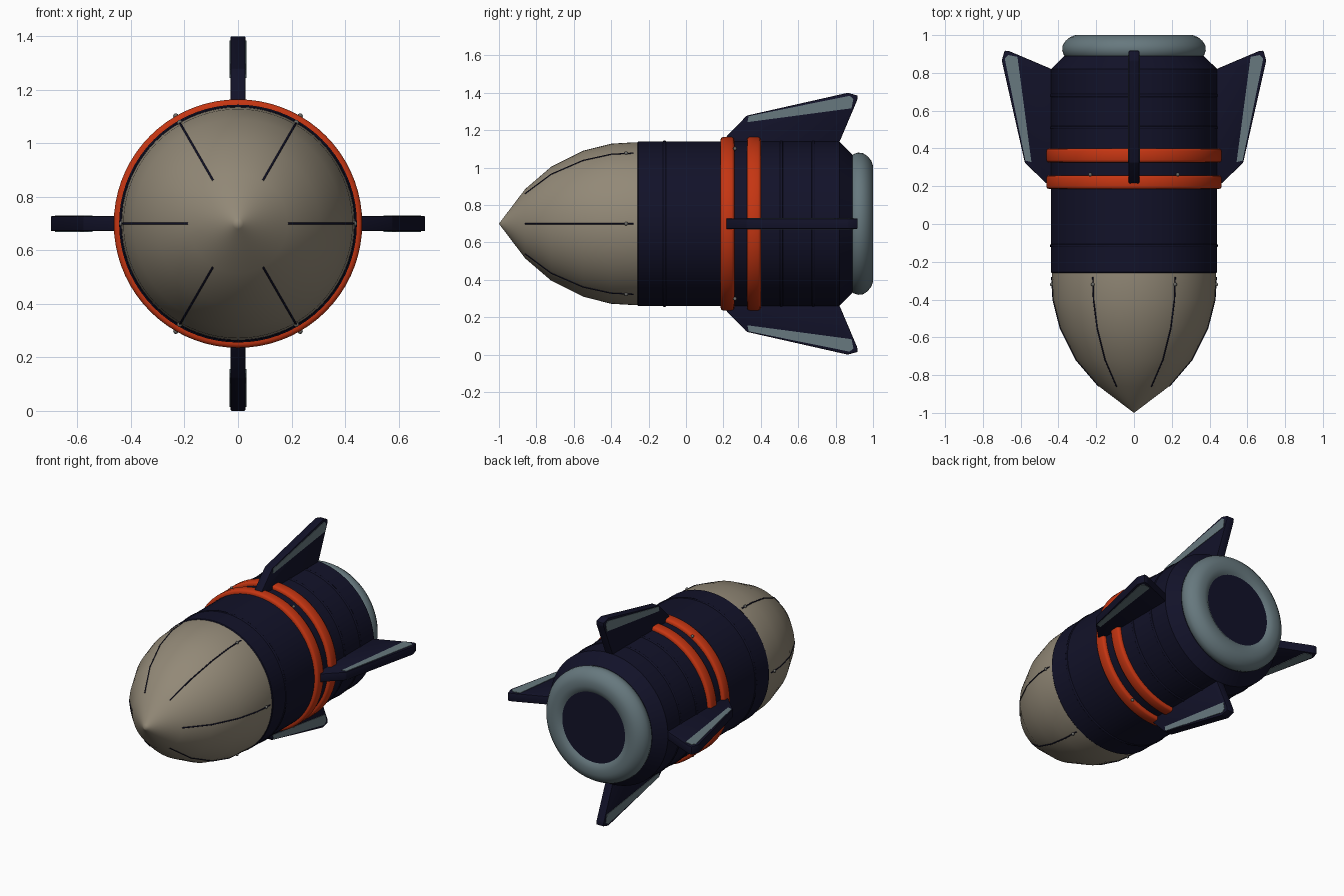
import bpy, bmesh, math
from mathutils import Matrix, Vector

if "Cube" in bpy.data.objects:
    bpy.data.objects.remove(bpy.data.objects["Cube"])

CZ = 0.70      # height of the body axis (runs along y)
SEG = 72


def material(name, rgb):
    m = bpy.data.materials.new(name)
    m.diffuse_color = (*rgb, 1)
    m.use_nodes = True
    m.node_tree.nodes["Principled BSDF"].inputs["Base Color"].default_value = m.diffuse_color
    return m


NAVY = material("navy", (0.006, 0.006, 0.022))
BEIGE = material("warm beige", (0.29, 0.25, 0.185))
ORANGE = material("burnt orange", (0.56, 0.036, 0.006))
GREY = material("blue grey", (0.135, 0.19, 0.21))
STEEL = material("bolt steel", (0.15, 0.15, 0.14))


def finish(name, bm, mat, angle=35):
    bmesh.ops.recalc_face_normals(bm, faces=bm.faces)
    for f in bm.faces:
        f.smooth = True
    me = bpy.data.meshes.new(name)
    bm.to_mesh(me)
    bm.free()
    me.materials.append(mat)
    me.set_sharp_from_angle(angle=math.radians(angle))
    ob = bpy.data.objects.new(name, me)
    bpy.context.collection.objects.link(ob)
    return ob


def point(y, r, a):
    return Vector((r * math.cos(a), y, CZ + r * math.sin(a)))


def lathe(name, profile, mat, closed=False, angle=35):
    """Spin (y, r) points round the body axis; r = 0 makes a pole."""
    bm = bmesh.new()
    rings = []
    for y, r in profile:
        n = 1 if r == 0 else SEG
        rings.append([bm.verts.new(point(y, r, 2 * math.pi * i / SEG)) for i in range(n)])
    pairs = list(zip(rings, rings[1:])) + ([(rings[-1], rings[0])] if closed else [])
    for a, b in pairs:
        for i in range(SEG):
            j = (i + 1) % SEG
            q = [a[i % len(a)], a[j % len(a)], b[j % len(b)], b[i % len(b)]]
            bm.faces.new(list(dict.fromkeys(q)))
    return finish(name, bm, mat, angle)


def band(name, y0, y1, r0, r1, c, mat):
    """Ring with rounded outer corners."""
    prof = [(y0, r0), (y0, r1 - c), (y0 + 0.3 * c, r1 - 0.3 * c), (y0 + c, r1),
            (y1 - c, r1), (y1 - 0.3 * c, r1 - 0.3 * c), (y1, r1 - c), (y1, r0)]
    return lathe(name, prof, mat, True, 50)


# Nose cone
nose = [(-1.0, 0), (-0.985, 0.02), (-0.86, 0.185), (-0.72, 0.305), (-0.55, 0.39),
        (-0.40, 0.428), (-0.28, 0.435)]
lathe("nose_cone", nose + [(-0.25, 0.435), (-0.25, 0)], BEIGE)

# Main body with chamfered tail
lathe("body", [(-0.26, 0), (-0.26, 0.436), (-0.255, 0.44), (0.82, 0.44),
               (0.89, 0.37), (0.90, 0)], NAVY, angle=30)

# Thin raised panel seams round the body
for k, y in enumerate((-0.115, 0.51, 0.68)):
    band(f"body_seam_{k}", y - 0.008, y + 0.008, 0.43, 0.444, 0.004, NAVY)

# Orange bands
band("front_band", 0.185, 0.258, 0.43, 0.464, 0.014, ORANGE)
band("rear_band", 0.325, 0.40, 0.43, 0.464, 0.014, ORANGE)

# Rounded exhaust ring and dark core
lathe("exhaust_ring", [(0.88, 0.23), (0.88, 0.355), (0.895, 0.372), (0.92, 0.38),
                       (0.945, 0.378), (0.97, 0.362), (0.99, 0.338), (1.0, 0.31),
                       (1.0, 0.275), (0.995, 0.25), (0.98, 0.23)], GREY, True, 50)
lathe("exhaust_core", [(0.88, 0), (0.88, 0.235), (0.983, 0.235), (0.983, 0)], NAVY)

# Nose seams and bolts, six round the axis
for k in range(6):
    a = k * math.pi / 3
    cu = bpy.data.curves.new(f"nose_seam_{k}", "CURVE")
    cu.dimensions = "3D"
    cu.bevel_depth = 0.004
    cu.bevel_resolution = 1
    sp = cu.splines.new("POLY")
    sp.points.add(len(nose) - 3)
    for p, (y, r) in zip(sp.points, nose[2:]):
        p.co = (*point(y, r, a), 1)
    cu.materials.append(NAVY)
    bpy.context.collection.objects.link(bpy.data.objects.new(f"nose_seam_{k}", cu))
    for label, y, r in (("nose_bolt", -0.32, 0.435), ("band_bolt", 0.262, 0.464)):
        bm = bmesh.new()
        bmesh.ops.create_uvsphere(bm, u_segments=12, v_segments=8, radius=0.01,
                                  matrix=Matrix.Translation(point(y, r, a)))
        finish(f"{label}_{k}", bm, STEEL, 60)


def slab(name, outline, t0, t1, mat, turn, bevel):
    """Extrude an (r, y) outline from t0 to t1, then turn it round the axis."""
    bm = bmesh.new()
    lo = [bm.verts.new((r, y, t0)) for r, y in outline]
    hi = [bm.verts.new((r, y, t1)) for r, y in outline]
    bm.faces.new(lo)
    bm.faces.new(hi)
    for i in range(len(lo)):
        j = (i + 1) % len(lo)
        bm.faces.new((lo[i], lo[j], hi[j], hi[i]))
    bmesh.ops.recalc_face_normals(bm, faces=bm.faces)
    if bevel:
        bmesh.ops.bevel(bm, geom=list(bm.edges), offset=bevel, segments=2,
                        affect="EDGES", profile=0.5)
    bm.transform(Matrix.Translation((0, 0, CZ)) @ Matrix.Rotation(turn, 4, "Y"))
    return finish(name, bm, mat, 30)


# Four swept fins with pale plates on both faces
fin = [(0.40, 0.215), (0.465, 0.215), (0.578, 0.325), (0.70, 0.865),
       (0.685, 0.918), (0.66, 0.915), (0.443, 0.823), (0.40, 0.80)]
plate = [(0.543, 0.328), (0.575, 0.335), (0.684, 0.875), (0.667, 0.895), (0.617, 0.885)]
for k in range(4):
    turn = k * math.pi / 2
    slab(f"fin_{k}", fin, -0.028, 0.028, NAVY, turn, 0.005)
    for s in (-1, 1):
        slab(f"fin_plate_{k}_{'a' if s < 0 else 'b'}", plate, s * 0.026, s * 0.031,
             GREY, turn, 0)
